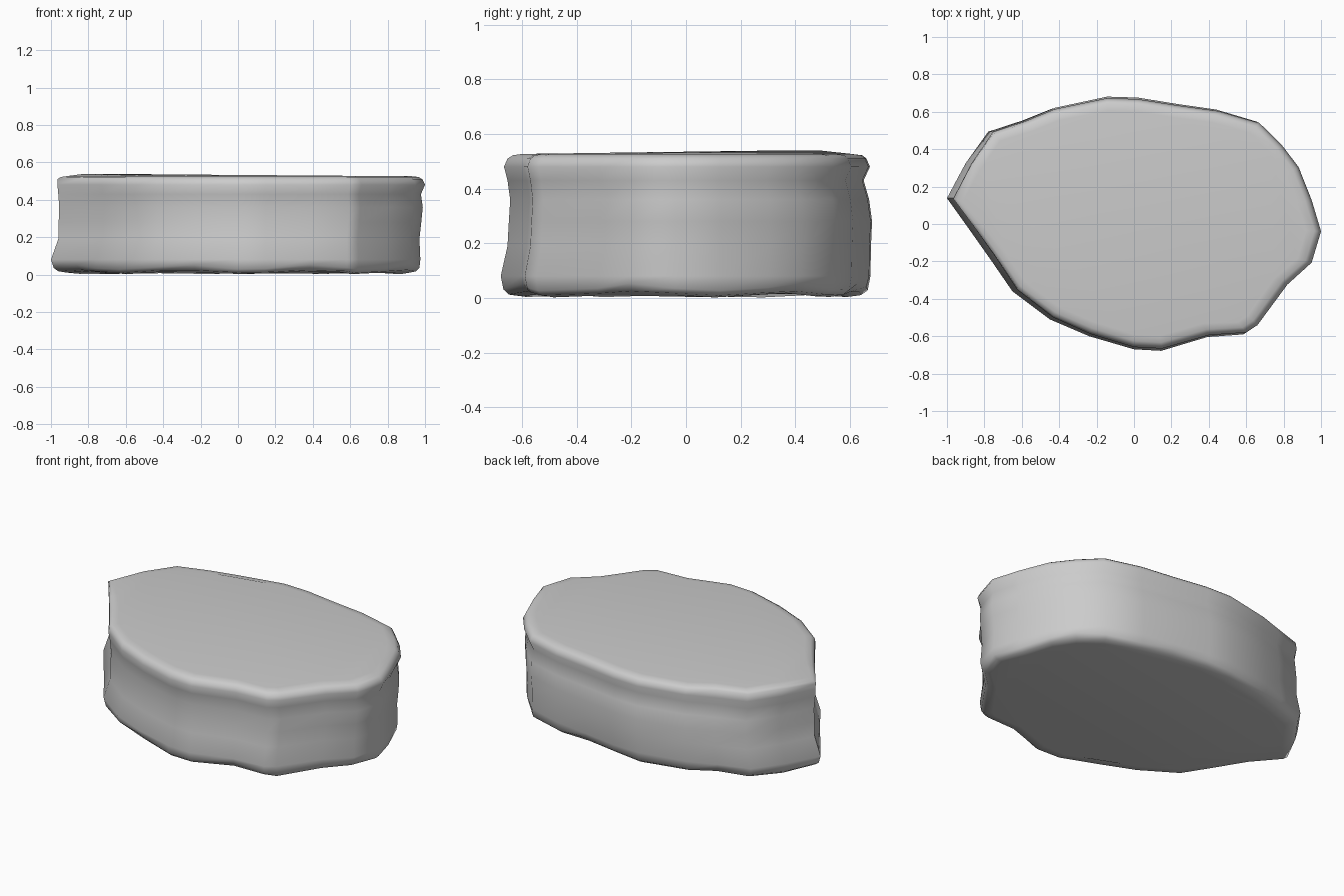
import bpy, bmesh, math

if "Cube" in bpy.data.objects:
    bpy.data.objects.remove(bpy.data.objects["Cube"])

# Irregular stone outline seen from above, counter-clockwise from the right tip
outline = [(1.0, -.04), (.95, .13), (.88, .31), (.79, .43), (.67, .55), (.45, .615),
           (.24, .645), (.02, .68), (-.15, .685), (-.44, .625), (-.60, .56), (-.78, .50),
           (-.90, .33), (-1.0, .14), (-.88, -.03), (-.76, -.20), (-.65, -.36),
           (-.45, -.51), (-.24, -.60), (0, -.67), (.15, -.678), (.40, -.605),
           (.60, -.59), (.66, -.55), (.82, -.33), (.95, -.21)]

# Side contour: height, then inward offset at right, left, front, back
levels = [(.02, .085, .085, .085, .10), (.027, .05, .04, .03, .045),
          (.045, .03, .015, .01, .02), (.08, .025, .0, .0, .01),
          (.19, .03, .04, .025, .008), (.28, .02, .042, .03, .004),
          (.36, .012, .045, .035, .015), (.43, .022, .04, .025, .035),
          (.48, .0, .035, .012, .012), (.51, .015, .035, .025, .025),
          (.522, .035, .055, .045, .04), (.527, .08, .09, .08, .08)]

bm = bmesh.new()
rings = []
for z, right, left, front, back in levels:
    ring = []
    for i, (x, y) in enumerate(outline):
        # Blend the four side offsets by direction around the stone
        dx, dy = x, y / .68
        length = math.hypot(dx, dy)
        ix = (right if x > 0 else left) * dx / length
        iy = (back if y > 0 else front) * dy / length
        # Gentle unevenness of the lower and upper rims
        wave = 0
        if z < .05:
            wave = -.008 * math.sin(i * 1.7)
        elif z > .5 and i in (10, 11, 12):
            wave = .012
        ring.append(bm.verts.new((x - ix, y - iy, z + wave)))
    rings.append(ring)

# Side walls
n = len(outline)
for low, high in zip(rings, rings[1:]):
    for i in range(n):
        j = (i + 1) % n
        bm.faces.new((low[i], low[j], high[j], high[i]))

# Flat top and underside
bm.faces.new(rings[-1])
bm.faces.new(rings[0][::-1])

# Stand on the ground
lowest = min(v.co.z for v in bm.verts)
for v in bm.verts:
    v.co.z -= min(lowest, .01) if v.co.z < .05 else 0
bmesh.ops.recalc_face_normals(bm, faces=bm.faces)
mesh = bpy.data.meshes.new("stone_slab")
bm.to_mesh(mesh)
bm.free()

stone = bpy.data.objects.new("stone_slab", mesh)
bpy.context.collection.objects.link(stone)
bpy.context.view_layer.objects.active = stone
stone.select_set(True)
bpy.ops.object.shade_smooth_by_angle(angle=math.radians(60))
